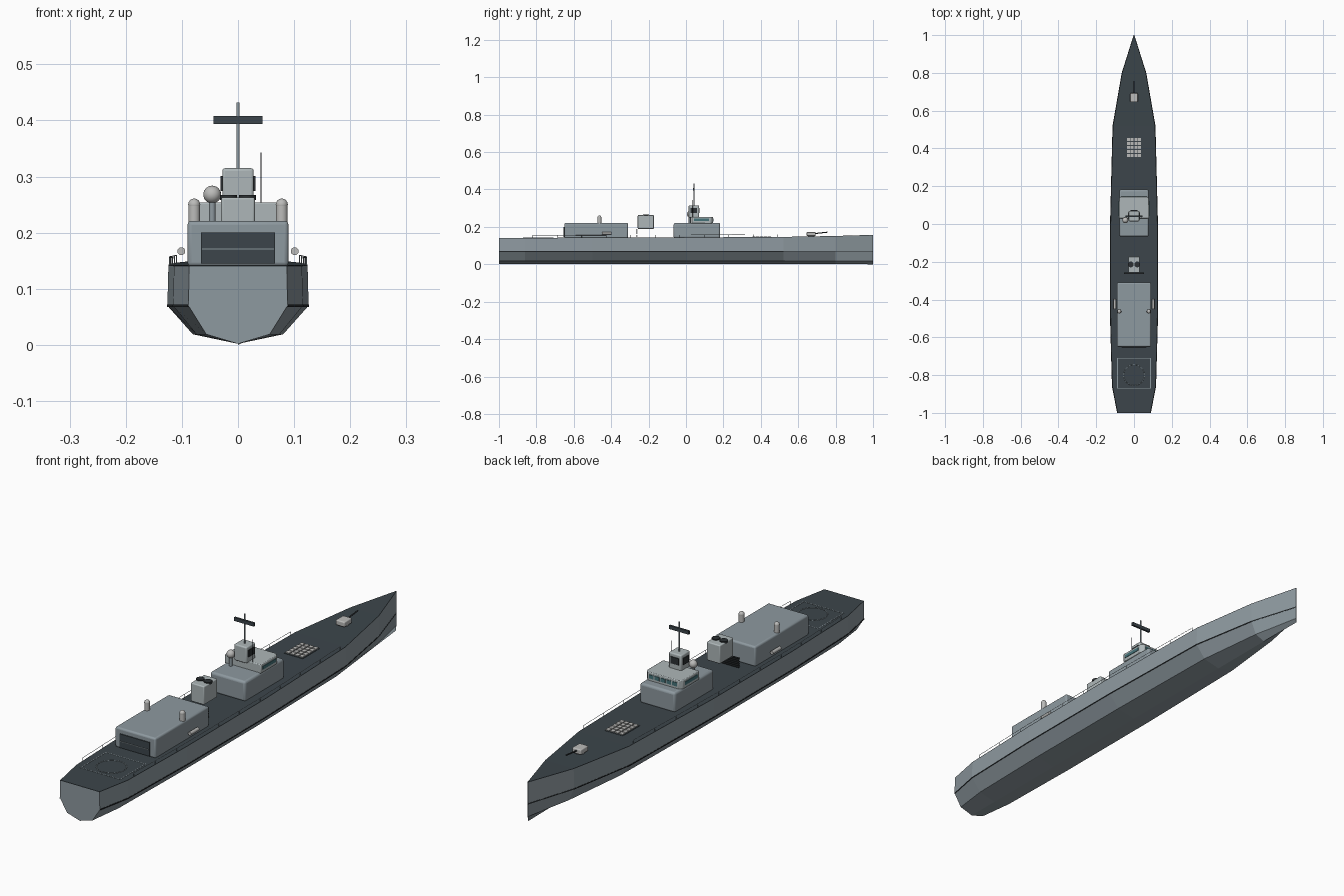
import bpy, bmesh, math
from mathutils import Vector

if "Cube" in bpy.data.objects:
    bpy.data.objects.remove(bpy.data.objects["Cube"])


def material(name, rgb):
    m = bpy.data.materials.new(name)
    m.diffuse_color = (*rgb, 1)
    m.use_nodes = True
    m.node_tree.nodes["Principled BSDF"].inputs["Base Color"].default_value = m.diffuse_color
    return m


HULL = material("hull_grey", (0.27, 0.32, 0.35))
DECK = material("deck_dark", (0.045, 0.06, 0.07))
LIGHT = material("light_grey", (0.42, 0.47, 0.48))
PALE = material("pale_fittings", (0.5, 0.5, 0.49))
DARK = material("dark_fittings", (0.025, 0.03, 0.033))
GLASS = material("window_glass", (0.06, 0.17, 0.19))


def new_object(name, bm, mat):
    bmesh.ops.recalc_face_normals(bm, faces=bm.faces)
    mesh = bpy.data.meshes.new(name)
    bm.to_mesh(mesh)
    bm.free()
    ob = bpy.data.objects.new(name, mesh)
    bpy.context.collection.objects.link(ob)
    mesh.materials.append(mat)
    return ob


def smooth(ob):
    bpy.ops.object.select_all(action='DESELECT')
    ob.select_set(True)
    bpy.context.view_layer.objects.active = ob
    bpy.ops.object.shade_smooth_by_angle(angle=math.radians(40))


def box(name, x, y, z, mat, bevel=0.0):
    """Box from (min, max) ranges, with optional rounded edges."""
    bm = bmesh.new()
    bmesh.ops.create_cube(bm, size=1)
    for v in bm.verts:
        v.co = [r[0] if c < 0 else r[1] for c, r in zip(v.co, (x, y, z))]
    ob = new_object(name, bm, mat)
    if bevel:
        mod = ob.modifiers.new("Bevel", 'BEVEL')
        mod.width, mod.segments = bevel, 3
        smooth(ob)
    return ob


def rod(name, a, b, r, mat, sides=12):
    """Cylinder between two points."""
    a, b = Vector(a), Vector(b)
    bm = bmesh.new()
    bmesh.ops.create_cone(bm, cap_ends=True, segments=sides, radius1=r, radius2=r, depth=(b - a).length)
    ob = new_object(name, bm, mat)
    ob.location = (a + b) / 2
    ob.rotation_euler = (b - a).to_track_quat('Z', 'Y').to_euler()
    smooth(ob)
    return ob


def ball(name, centre, r, mat):
    bm = bmesh.new()
    bmesh.ops.create_uvsphere(bm, u_segments=20, v_segments=12, radius=r)
    ob = new_object(name, bm, mat)
    ob.location = centre
    smooth(ob)
    return ob


# Hull stations: y, half width at deck, deck height
STATIONS = [(-1, .087, .14), (-.86, .114, .14), (-.5, .124, .141), (0, .124, .142),
            (.52, .111, .145), (.8, .063, .15), (1, .001, .156)]


def deck_edge(y):
    for (y0, w0, z0), (y1, w1, z1) in zip(STATIONS, STATIONS[1:]):
        if y <= y1:
            t = (y - y0) / (y1 - y0)
            return w0 + t * (w1 - w0), z0 + t * (z1 - z0)


def loft(name, rings, mat, closed):
    bm = bmesh.new()
    rows = [[bm.verts.new(p) for p in ring] for ring in rings]
    n = len(rows[0])
    for a, b in zip(rows, rows[1:]):
        for i in range(n if closed else n - 1):
            j = (i + 1) % n
            bm.faces.new((a[i], a[j], b[j], b[i]))
    if closed:
        bm.faces.new(rows[0])
        bm.faces.new(rows[-1])
    return new_object(name, bm, mat)


# Hull, dark deck plating and the knuckle strip
rings = []
for y, w, z in STATIONS:
    half = [(w, z), (w * 1.015, .07), (w * .65, .019)]
    rings.append([Vector((x, y, h)) for x, h in half] + [Vector((0, y, .002 if y < .9 else 0))]
                 + [Vector((-x, y, h)) for x, h in reversed(half)])
loft("hull", rings, HULL, True)
loft("deck", [[(s * a, y, z + dz) for s, a, dz in ((1, w, -.001), (1, w, .0015), (-1, w, .0015), (-1, w, -.001))]
              for y, w, z in STATIONS], DECK, True)
for s, side in ((1, "right"), (-1, "left")):
    loft(f"knuckle_strip_{side}",
         [[(s * (w * 1.015 + d), y, h) for d, h in ((-.001, .068), (.001, .068), (.001, .072), (-.001, .072))]
          for y, w, z in STATIONS], DARK, True)

# Hangar with roller door
box("hangar", (-.09, .09), (-.65, -.31), (.14, .221), HULL, .007)
box("hangar_door", (-.066, .066), (-.654, -.645), (.145, .2), DECK)
box("hangar_door_rail", (-.064, .064), (-.656, -.652), (.17, .172), HULL)

# Domes on the hangar roof and launch tubes beside it
for s, side in ((1, "right"), (-1, "left")):
    rod(f"dome_base_{side}", (s * .078, -.463, .218), (s * .078, -.463, .25), .0105, PALE, 20)
    ball(f"dome_cap_{side}", (s * .078, -.463, .25), .0108, PALE)
    rod(f"launch_tube_{side}", (s * .101, -.45, .167), (s * .101, -.398, .167), .007, PALE, 16)

# Forward superstructure
box("superstructure", (-.078, .078), (-.066, .182), (.14, .221), HULL, .009)

# Bridge with chamfered front corners
plan = [(-.08, .03), (.08, .03), (.08, .132), (.068, .145), (-.068, .145), (-.08, .132)]
bridge = loft("bridge", [[(x, y, h) for x, y in plan] for h in (.218, .254)], LIGHT, True)
mod = bridge.modifiers.new("Bevel", 'BEVEL')
mod.width, mod.segments = .003, 2
smooth(bridge)
for i in range(5):
    x = (i - 2) * .026
    box(f"bridge_window_{i + 1}", (x - .010, x + .010), (.143, .147), (.23, .245), GLASS)
for s, side in ((1, "right"), (-1, "left")):
    box(f"bridge_side_window_{side}", sorted((s * .078, s * .082)), (.042, .122), (.231, .244), GLASS)

# Mast tower, sensor panels, pole and radar bar
box("mast_tower", (-.028, .028), (.014, .07), (.25, .315), LIGHT, .005)
for s, side in ((1, "right"), (-1, "left")):
    box(f"sensor_panel_{side}", sorted((s * .026, s * .031)), (.024, .06), (.274, .301), DARK)
box("sensor_panel_bow", (-.018, .018), (.068, .073), (.274, .301), DARK)
rod("mast_pole", (0, .042, .31), (0, .042, .432), .003, HULL)
box("radar_bar", (-.044, .044), (.038, .046), (.394, .408), DECK)

# Radome and whip aerial
rod("radome_base", (-.046, .02, .218), (-.046, .02, .26), .006, HULL)
ball("radome", (-.046, .02, .268), .0158, PALE)
rod("whip_aerial", (.041, .035, .25), (.041, .035, .343), .0012, DARK, 8)

# Funnel with two exhaust caps, and louvred intake behind
box("funnel", (-.03, .03), (-.258, -.172), (.189, .263), LIGHT, .004)
for s, side in ((1, "right"), (-1, "left")):
    rod(f"exhaust_cap_{side}", (s * .017, -.214, .258), (s * .017, -.214, .267), .0155, DARK, 20)
for i in range(6):
    z = .147 + i * .007
    box(f"intake_slat_{i + 1}", (-.052, .052), (-.266, -.258), (z, z + .003), DARK)

# Launch cell grid on the foredeck
box("cell_base", (-.042, .042), (.35, .46), (.14, .147), DECK)
for i in range(4):
    for j in range(5):
        x, y = (i - 1.5) * .02, .405 + (j - 2) * .021
        box(f"cell_hatch_{i}_{j}", (x - .008, x + .008), (y - .0085, y + .0085), (.145, .15), PALE)

# Deck gun
rod("gun_ring", (0, .67, .145), (0, .67, .153), .018, HULL, 20)
box("gun_house", (-.02, .02), (.645, .693), (.152, .173), PALE, .004)
rod("gun_barrel", (0, .685, .164), (0, .757, .172), .0028, DARK)

# Landing pad markings: square border and circle
for s, side in ((1, "right"), (-1, "left")):
    box(f"pad_line_{side}", sorted((s * .086, s * .089)), (-.87, -.71), (.141, .1425), HULL)
for y in (-.87, -.71):
    box("pad_cross_line", (-.089, .089), (y - .0015, y + .0015), (.141, .1425), HULL)
bpy.ops.mesh.primitive_torus_add(major_radius=.055, minor_radius=.0012, major_segments=40,
                                 minor_segments=6, location=(0, -.8, .1418))
bpy.context.object.name = "pad_circle"
bpy.context.object.data.materials.append(HULL)

# Guard rails along both deck edges
for s, side in ((1, "right"), (-1, "left")):
    ys = [-.82 + i * .131 for i in range(11)]
    tops = []
    for i, y in enumerate(ys):
        w, z = deck_edge(y)
        tops.append((s * (w - .002), y, z + .015))
        rod(f"stanchion_{side}_{i + 1}", (s * (w - .002), y, z), tops[-1], .0008, HULL, 6)
    for i, (a, b) in enumerate(zip(tops, tops[1:])):
        rod(f"guard_rail_{side}_{i + 1}", a, b, .0008, HULL, 6)
